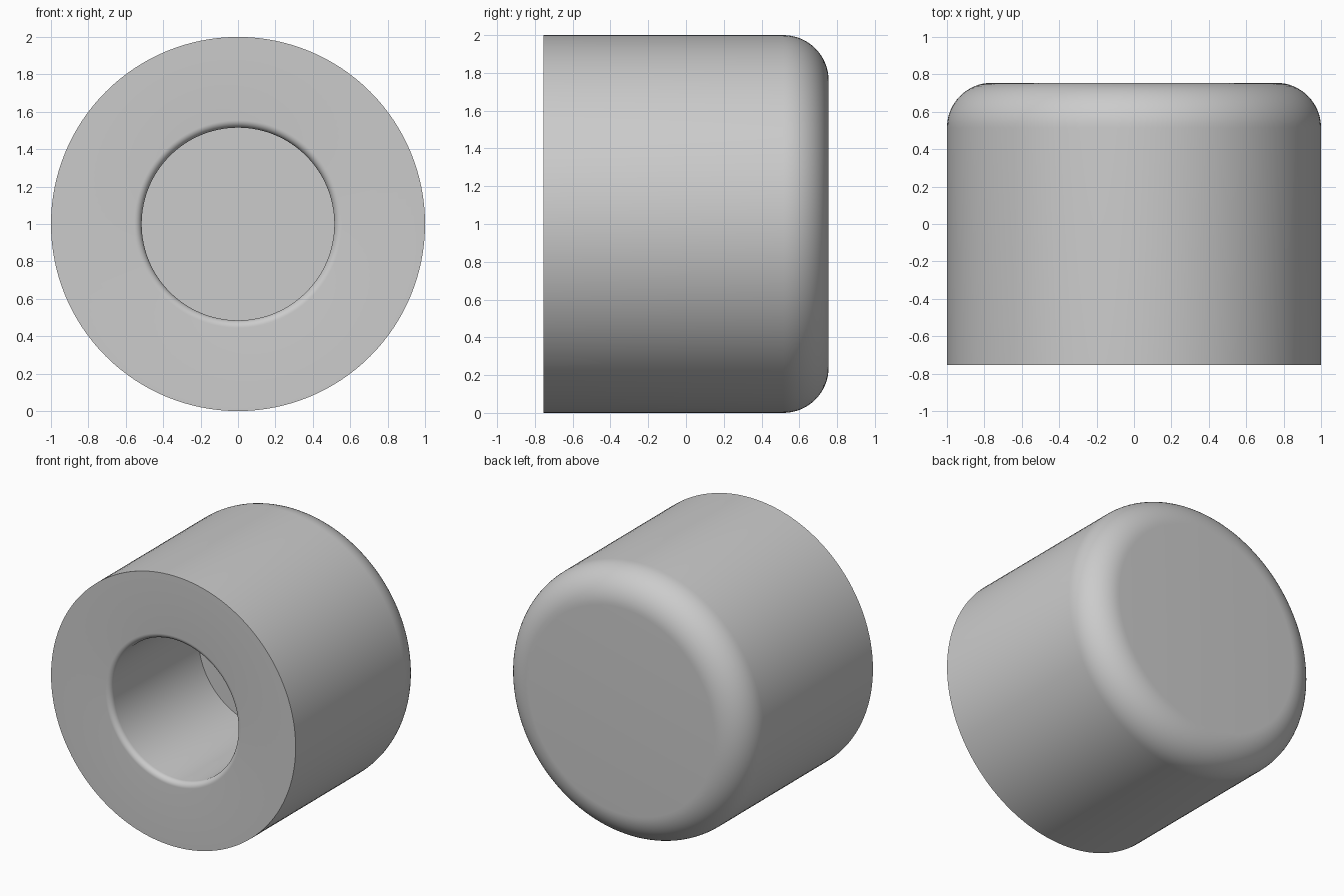
import bpy, bmesh
from math import sin, cos, pi, radians
from mathutils import Vector, Matrix

cube = bpy.data.objects.get("Cube")
if cube:
    bpy.data.objects.remove(cube, do_unlink=True)

SIDES = 128
FRONT, BACK = -0.755, 0.755
BORE_RADIUS, BORE_END = 0.515, 0.275
RIM, ROUND = 0.04, 0.24


def arc(radius, y, size, start, end, steps):
    """Quarter round in the (radius, y) plane."""
    angles = [start + (end - start) * i / steps for i in range(steps + 1)]
    return [(radius + size * cos(a), y + size * sin(a)) for a in angles]


# Half profile: bore floor, bore wall, softened rim, outer wall, rounded back
profile = [(0, BORE_END), (BORE_RADIUS, BORE_END)]
profile += arc(BORE_RADIUS + RIM, FRONT + RIM, RIM, pi, 1.5 * pi, 8)
profile += [(1, FRONT)]
profile += arc(1 - ROUND, BACK - ROUND, ROUND, 0, pi / 2, 16)
profile += [(0, BACK)]

# Spin the profile round the y axis
bm = bmesh.new()
verts = [bm.verts.new((r, y, 0)) for r, y in profile]
edges = [bm.edges.new(pair) for pair in zip(verts, verts[1:])]
bmesh.ops.spin(bm, geom=verts + edges, cent=(0, 0, 0), axis=(0, 1, 0),
               angle=2 * pi, steps=SIDES, use_merge=True)
bmesh.ops.remove_doubles(bm, verts=bm.verts, dist=0.0001)
bmesh.ops.recalc_face_normals(bm, faces=bm.faces)
bmesh.ops.transform(bm, matrix=Matrix.Translation(Vector((0, 0, 1))), verts=bm.verts)
mesh = bpy.data.meshes.new("bored_cap")
bm.to_mesh(mesh)
bm.free()

# Plain grey material
grey = bpy.data.materials.new("plain grey")
grey.use_nodes = True
colour = (0.6, 0.6, 0.6, 1)
grey.diffuse_color = colour
grey.node_tree.nodes["Principled BSDF"].inputs["Base Color"].default_value = colour
mesh.materials.append(grey)

cap = bpy.data.objects.new("bored_cap", mesh)
bpy.context.collection.objects.link(cap)

# Smooth round surfaces, sharp rims
bpy.ops.object.select_all(action="DESELECT")
cap.select_set(True)
bpy.context.view_layer.objects.active = cap
bpy.ops.object.shade_smooth_by_angle(angle=radians(30))
